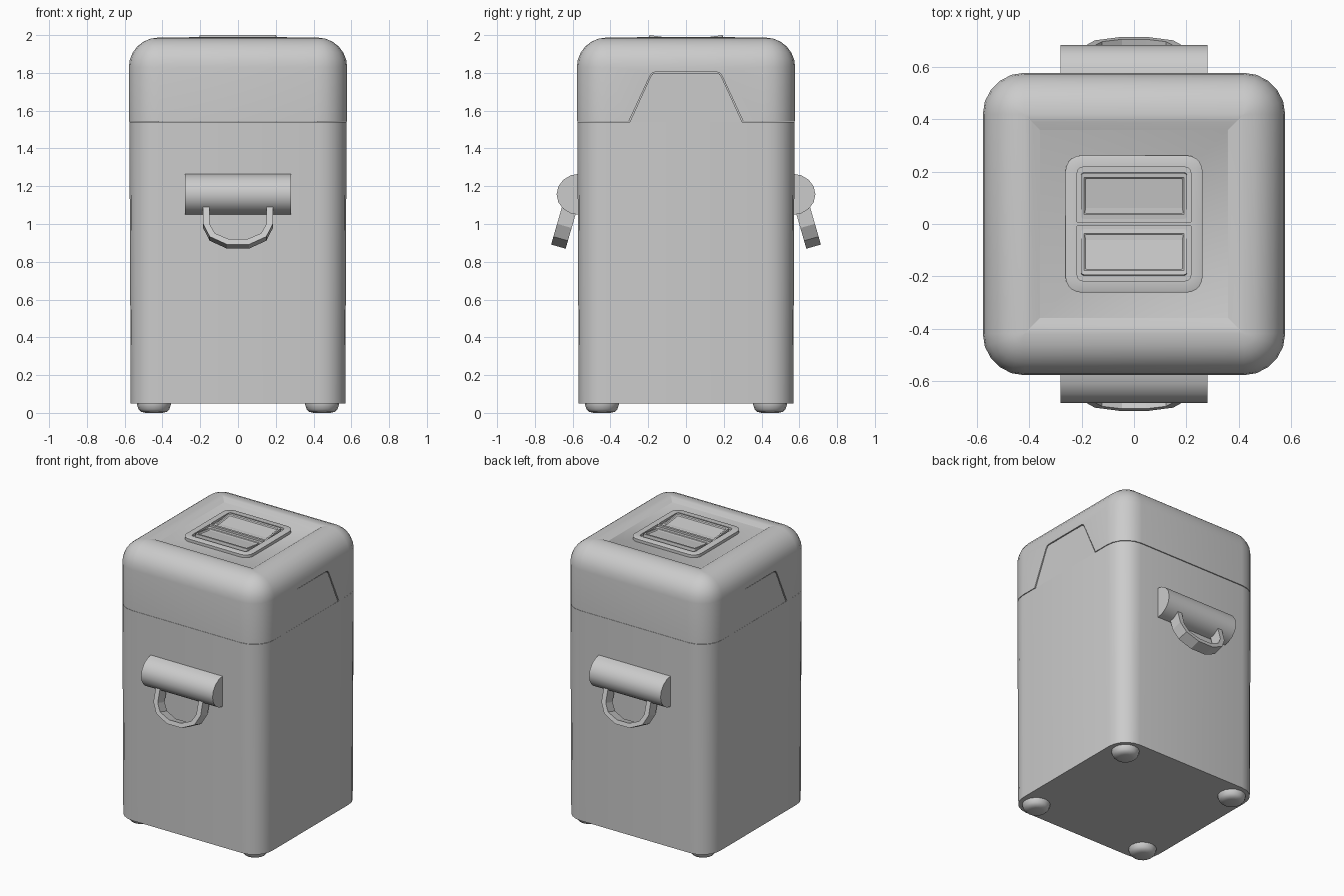
import bpy, bmesh
from math import sin, cos, pi
from mathutils import Matrix

if "Cube" in bpy.data.objects:
    bpy.data.objects.remove(bpy.data.objects["Cube"])


def finish(bm, name, smooth=True):
    bmesh.ops.remove_doubles(bm, verts=bm.verts, dist=1e-5)
    bmesh.ops.recalc_face_normals(bm, faces=bm.faces)
    me = bpy.data.meshes.new(name)
    bm.to_mesh(me)
    bm.free()
    ob = bpy.data.objects.new(name, me)
    bpy.context.collection.objects.link(ob)
    if smooth:
        shade(ob)
    return ob


def activate(ob):
    bpy.ops.object.select_all(action='DESELECT')
    ob.select_set(True)
    bpy.context.view_layer.objects.active = ob


def shade(ob):
    activate(ob)
    bpy.ops.object.shade_smooth_by_angle(angle=0.61)


def loft(name, rings, seg=5, matrix=None):
    """Stack of rounded rectangles (half x, half y, corner radius, z), capped."""
    bm = bmesh.new()
    loops = []
    for hx, hy, r, z in rings:
        loop = []
        for q, (sx, sy) in enumerate([(1, 1), (-1, 1), (-1, -1), (1, -1)]):
            for i in range(seg + 1):
                a = (q + i / seg) * pi / 2
                loop.append(bm.verts.new((sx * (hx - r) + r * cos(a),
                                          sy * (hy - r) + r * sin(a), z)))
        loops.append(loop)
    for a, b in zip(loops, loops[1:]):
        for i in range(len(a)):
            j = (i + 1) % len(a)
            bm.faces.new((a[i], a[j], b[j], b[i]))
    bm.faces.new(loops[0])
    bm.faces.new(loops[-1])
    if matrix:
        bm.transform(matrix)
    return finish(bm, name)


def prism(name, pts, x0, x1, smooth=True):
    """Extrude a y-z profile along x."""
    bm = bmesh.new()
    a, b = ([bm.verts.new((x, y, z)) for y, z in pts] for x in (x0, x1))
    for i in range(len(a)):
        j = (i + 1) % len(a)
        bm.faces.new((a[i], a[j], b[j], b[i]))
    bm.faces.new(a)
    bm.faces.new(b)
    return finish(bm, name, smooth)


# body
loft("body", [(.568, .568, .14, .05), (.575, .575, .15, 1.54)])

# lid with rounded top and shallow square recess
H, R, TOP = .578, .157, 1.987
rings = [(H, H, R + .002, 1.543)]
for i in range(7):
    a = i / 6 * pi / 2
    d = R * (1 - cos(a))
    rings.append((H - d, H - d, R + .002 - d, TOP - R + R * sin(a)))
rings += [(.39, .39, .002, TOP), (.36, .36, .002, 1.968)]
lid = loft("lid", rings)

# trapezoid side tabs and matching notches in the lid
half = [(.316, 1.50), (.19, 1.775), (.178, 1.794), (.16, 1.80)]
tab = half + [(-y, z) for y, z in reversed(half)]
notch = [(y * 1.015, z + .005) for y, z in tab]
for s, side in ((1, "right"), (-1, "left")):
    prism(side + "_side_tab", tab, s * .42, s * .574)
    cutter = prism(side + "_notch_cutter", notch, s * .45, s * .7, False)
    cutter.hide_render = True
    m = lid.modifiers.new("notch", 'BOOLEAN')
    m.object = cutter
    m.solver = 'EXACT'
    activate(lid)
    bpy.ops.object.modifier_apply(modifier=m.name)
    bpy.data.objects.remove(cutter)
shade(lid)

# button plate with pocket
loft("button_plate", [(.262, .262, .06, 1.96), (.262, .262, .06, 1.988),
                      (.256, .256, .056, 1.991), (.217, .217, .02, 1.991),
                      (.217, .217, .02, 1.976)])

# two tilted flaps with inset faces, divided by a bar
for s, name in ((1, "back_flap"), (-1, "front_flap")):
    mat = Matrix.Translation((0, s * .107, 1.987)) @ Matrix.Rotation(s * .13, 4, 'X')
    loft(name, [(.203, .088, .012, -.02), (.203, .088, .012, .0015),
                (.192, .072, .004, .0015), (.185, .066, .004, -.005)], 3, mat)
loft("flap_divider", [(.217, .008, .001, 1.97), (.217, .008, .001, 1.99)], 1)

# handles on front and back
for s, side in ((-1, "front"), (1, "back")):
    barrel = [(s * (.565 + .12 * sin(i / 8 * pi)), 1.157 + .109 * cos(i / 8 * pi))
              for i in range(9)]
    prism(side + "_handle_mount", barrel, -.28, .28)

    # U-shaped loop hanging at a tilt
    bm = bmesh.new()
    W, T = .04, .034
    sections = []
    path = [(pi, .12)] + [(pi + i / 5 * pi, 0) for i in range(6)] + [(2 * pi, .12)]
    for a, up in path:
        sec = []
        for rx, rz, y in ((.185, .12, -W), (.185, .12, W),
                          (.185 - T, .12 - T * .9, W), (.185 - T, .12 - T * .9, -W)):
            sec.append(bm.verts.new((rx * cos(a), y, rz * sin(a) + up)))
        sections.append(sec)
    for a, b in zip(sections, sections[1:]):
        for i in range(4):
            j = (i + 1) % 4
            bm.faces.new((a[i], a[j], b[j], b[i]))
    bm.faces.new(sections[0])
    bm.faces.new(sections[-1])
    bm.transform(Matrix.Translation((0, s * .644, .99)) @ Matrix.Rotation(s * .28, 4, 'X'))
    finish(bm, side + "_handle_loop", False)

# four domed feet
for sx in (-1, 1):
    for sy in (-1, 1):
        prof = [(.09, .06), (.09, .045), (.082, .02), (.068, .006), (.045, 0)]
        loft("foot", [(r, r, r, z) for r, z in prof], 4,
             Matrix.Translation((sx * .445, sy * .445, 0)))
